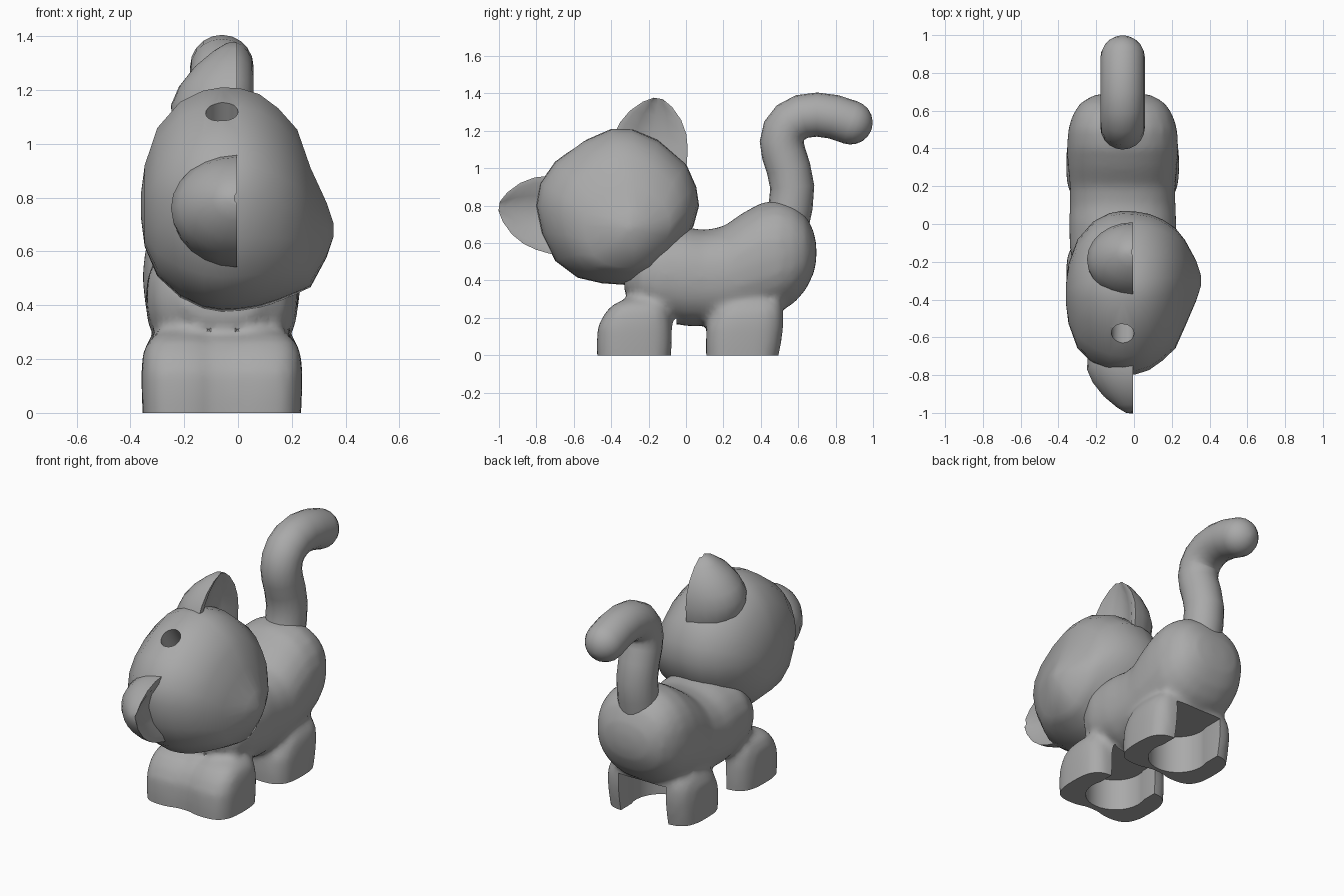
import bpy, bmesh, math
from mathutils import Vector

if "Cube" in bpy.data.objects:
    bpy.data.objects.remove(bpy.data.objects["Cube"])

CX = -0.06  # centre plane of the body
grey = bpy.data.materials.new("plain grey")
grey.use_nodes = True
grey.diffuse_color = (0.4, 0.4, 0.4, 1)
grey.node_tree.nodes["Principled BSDF"].inputs["Base Color"].default_value = (0.4, 0.4, 0.4, 1)


def activate(obj):
    bpy.ops.object.select_all(action="DESELECT")
    obj.select_set(True)
    bpy.context.view_layer.objects.active = obj


def loft(name, rings):
    """Closed skin through rings of equal point count."""
    bm = bmesh.new()
    loops = [[bm.verts.new(p) for p in ring] for ring in rings]
    n = len(loops[0])
    for a, b in zip(loops, loops[1:]):
        for i in range(n):
            j = (i + 1) % n
            bm.faces.new((a[i], a[j], b[j], b[i]))
    bm.faces.new(loops[0])
    bm.faces.new(loops[-1])
    bmesh.ops.recalc_face_normals(bm, faces=bm.faces)
    mesh = bpy.data.meshes.new(name)
    bm.to_mesh(mesh)
    bm.free()
    obj = bpy.data.objects.new(name, mesh)
    bpy.context.collection.objects.link(obj)
    mesh.materials.append(grey)
    return obj


def oval(a, b, power, n=24):
    """Superellipse points with half sizes a and b."""
    pts = []
    for i in range(n):
        c, s = math.cos(math.tau * i / n), math.sin(math.tau * i / n)
        pts.append((math.copysign(abs(c) ** (2 / power), c) * a,
                    math.copysign(abs(s) ** (2 / power), s) * b))
    return pts


def modify(obj, kind, **settings):
    activate(obj)
    mod = obj.modifiers.new(kind, kind)
    for key, value in settings.items():
        setattr(mod, key, value)
    bpy.ops.object.modifier_apply(modifier=mod.name)


def cut(obj, cutter):
    cutter.hide_render = True
    modify(obj, "BOOLEAN", operation="DIFFERENCE", solver="EXACT", object=cutter)
    bpy.data.objects.remove(cutter)


def finish(obj, angle=40):
    activate(obj)
    bpy.ops.object.shade_smooth_by_angle(angle=math.radians(angle))


# Torso: y, top, bottom, half width
torso = [(-.33, .47, .34, .14), (-.25, .6, .24, .24), (-.15, .68, .19, .28),
         (0, .685, .155, .285), (.1, .67, .155, .28), (.2, .69, .155, .28),
         (.3, .76, .17, .29), (.4, .815, .2, .295), (.5, .83, .23, .29),
         (.58, .805, .28, .265), (.64, .75, .35, .225), (.68, .67, .43, .16),
         (.697, .6, .5, .07)]
body = loft("body", [[(CX + u, y, (top + low) / 2 + v)
                      for u, v in oval(w, (top - low) / 2, 2.3)]
                     for y, top, low, w in torso])

# Legs: z, front inset, back inset, half width
leg_shape = [(-.08, .005, .01, .143), (.06, 0, 0, .15), (.15, .005, .0, .152),
             (.22, .04, .01, .146), (.27, .085, .025, .125), (.3, .15, .06, .08)]
parts = [body]
# front edge, back edge, backward lean
for front, back, lean in ((-.478, -.075, 0), (.105, .5, .14)):
    for side, scale, inset in ((-1, 1, 0), (1, 1, 0), (0, .8, .02)):
        parts.append(loft("leg", [[(CX + side * .148 + u, (front + f + back - b + lean * z) / 2 + v, z)
                                   for u, v in oval(w * scale, (back - b + lean * z - front - f) / 2 - inset, 3)]
                                  for z, f, b, w in leg_shape]))
bpy.ops.object.select_all(action="DESELECT")
for part in parts:
    part.select_set(True)
bpy.context.view_layer.objects.active = body
bpy.ops.object.join()
modify(body, "REMESH", mode="VOXEL", voxel_size=0.022)
modify(body, "SMOOTH", factor=0.5, iterations=8)

# Flat soles, and a round socket between each pair of legs, open to the back
cut(body, loft("sole_cutter", [[(x, y, z) for x, y in ((-1, -1), (1, -1), (1, 1), (-1, 1))]
                               for z in (-.5, 0)]))
for y, length, roof in ((-.24, .19, .2), (.33, .35, .24)):
    outline = [(CX + .175 * math.cos(a), y + .175 * math.sin(a))
               for a in [math.radians(160 + 220 * i / 20) for i in range(21)]]
    outline = [(CX - .164, y + length)] + outline + [(CX + .164, y + length)]
    cut(body, loft("socket_cutter", [[(u, v, z) for u, v in outline] for z in (-.1, roof)]))
body.data.materials.clear()
body.data.materials.append(grey)
finish(body)

# Head, turned to its left: side outline scaled along x towards the muzzle
outline = [(-.4, 1.21), (-.29, 1.21), (-.15, 1.15), (0, 1.025), (.055, .9), (.07, .8),
           (.04, .69), (-.05, .55), (-.17, .43), (-.3, .375), (-.45, .385), (-.58, .415),
           (-.7, .505), (-.77, .65), (-.8, .8), (-.78, .92), (-.7, 1.035), (-.55, 1.145)]
mid_y, mid_z = -.365, .795
# x, scale, centre y, centre z
slices = [(-.36, .12, -.37, .77), (-.347, .36, -.37, .77), (-.3, .66, -.37, .785),
          (-.215, .87, -.365, .795), (-.13, .97, -.365, .795), (-.06, 1, mid_y, mid_z),
          (.01, .99, mid_y, mid_z), (.08, .95, -.36, .79),
          (.15, .86, -.35, .775), (.22, .73, -.34, .75), (.27, .53, -.315, .69),
          (.33, .24, -.3, .68), (.355, .06, -.3, .68)]
head = loft("head", [[(x, cy + (y - mid_y) * s, cz + (z - mid_z) * s) for y, z in outline]
                     for x, s, cy, cz in slices])

# Round hole in the crown
up = Vector((0, -.55, .83)).normalized()
across = Vector((1, 0, 0))
side_dir = up.cross(across)
crown = Vector((CX, -.58, 1.12))
cut(head, loft("hole_cutter", [[crown + up * d + across * u + side_dir * v
                                for u, v in oval(.06, .06, 2)] for d in (-.2, .15)]))
finish(head, 50)

# Ears: half cones with a dished flat front; distance, half width, depth
ear_shape = [(-.16, .19, .2), (-.05, .21, .24), (.03, .2, .245), (.1, .18, .215),
             (.17, .14, .16), (.23, .08, .09), (.262, .025, .04)]


def make_ear(name, y, z, degrees):
    a = math.radians(degrees)
    along = Vector((0, math.cos(a), math.sin(a)))
    wide = Vector((0, -math.sin(a), math.cos(a)))
    rings = []
    for t, w, d in ear_shape:
        section = [(math.cos(math.pi * i / 12) * w, -math.sin(math.pi * i / 12) * d)
                   for i in range(13)]
        section += [(-.82 * w, 0), (-.45 * w, -.17 * d), (0, -.24 * d), (.45 * w, -.17 * d), (.82 * w, 0)]
        rings.append([Vector((-.004 + depth, y, z)) + along * t + wide * u
                      for u, depth in section])
    finish(loft(name, rings))


make_ear("right_ear", -.74, .757, 171)
make_ear("left_ear", -.193, 1.115, 80)

# Tail: tube along a curved path with a round tip
path = [(.535, .68), (.56, .8), (.568, .9), (.548, 1), (.522, 1.08), (.512, 1.14), (.525, 1.2),
        (.56, 1.245), (.62, 1.277), (.7, 1.287), (.79, 1.275), (.88, 1.245)]
points = [Vector((CX, y, z)) for y, z in path]
RADIUS = .118
rings = []
for i, p in enumerate(points):
    tangent = (points[min(i + 1, len(points) - 1)] - points[max(i - 1, 0)]).normalized()
    normal = tangent.cross(across)
    rings.append([p + across * u + normal * v for u, v in oval(RADIUS, RADIUS, 2, 20)])
for step in range(1, 6):
    a = math.radians(17 * step)
    r = RADIUS * math.cos(a)
    rings.append([points[-1] + tangent * RADIUS * math.sin(a) + across * u + normal * v
                  for u, v in oval(r, r, 2, 20)])
finish(loft("tail", rings), 60)
